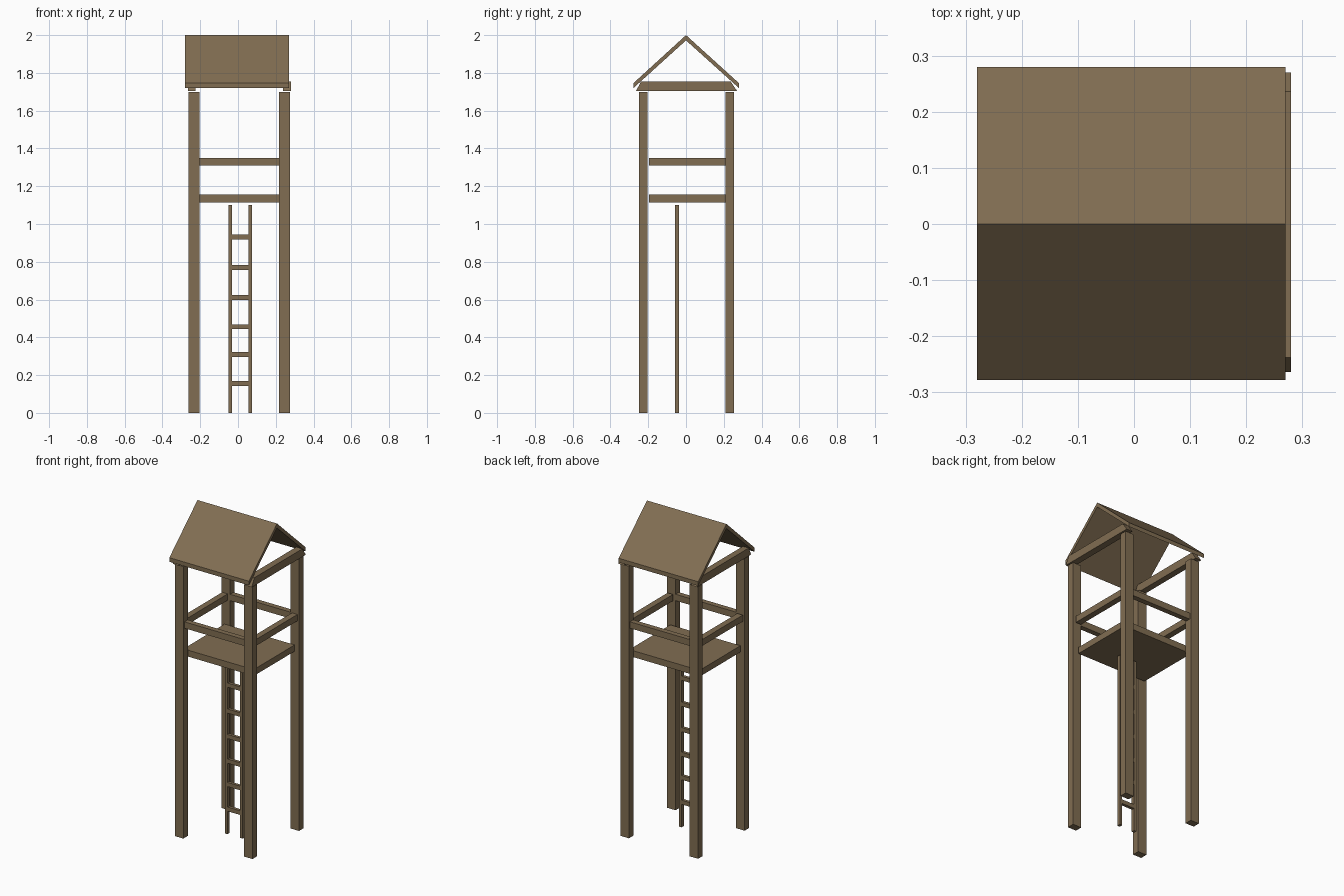
import bpy

if "Cube" in bpy.data.objects:
    bpy.data.objects.remove(bpy.data.objects["Cube"])

wood = bpy.data.materials.new("brown_wood")
wood.diffuse_color = (0.22, 0.155, 0.085, 1)
wood.use_nodes = True
wood.node_tree.nodes["Principled BSDF"].inputs["Base Color"].default_value = wood.diffuse_color


def make(name, verts, faces):
    mesh = bpy.data.meshes.new(name)
    mesh.from_pydata(verts, [], faces)
    mesh.materials.append(wood)
    ob = bpy.data.objects.new(name, mesh)
    bpy.context.collection.objects.link(ob)
    return ob


def prism(name, x0, x1, profile):
    """Extrude a counter-clockwise (y, z) profile along x."""
    n = len(profile)
    verts = [(x, y, z) for x in (x0, x1) for y, z in profile]
    faces = [tuple(reversed(range(n))), tuple(range(n, 2 * n))]
    faces += [(i, (i + 1) % n, n + (i + 1) % n, n + i) for i in range(n)]
    return make(name, verts, faces)


def box(name, x0, x1, y0, y1, z0, z1):
    return prism(name, x0, x1, [(y0, z0), (y1, z0), (y1, z1), (y0, z1)])


# four corner legs
for sx, x0, x1 in (("left", -0.262, -0.203), ("right", 0.216, 0.275)):
    for sy, y0, y1 in (("front", -0.25, -0.205), ("back", 0.21, 0.255)):
        box(f"{sy}_{sx}_leg", x0, x1, y0, y1, 0, 1.70)

# platform floor
box("platform", -0.241, 0.245, -0.195, 0.21, 1.115, 1.155)

# guard rails
box("front_rail", -0.203, 0.216, -0.238, -0.205, 1.31, 1.35)
box("back_rail", -0.203, 0.216, 0.213, 0.246, 1.31, 1.35)
box("left_rail", -0.256, -0.218, -0.195, 0.21, 1.31, 1.35)
box("right_rail", 0.226, 0.264, -0.195, 0.21, 1.31, 1.35)

# roof tie beams with slanted ends
for side, x0, x1 in (("left", -0.266, -0.226), ("right", 0.238, 0.28)):
    prism(f"{side}_tie_beam", x0, x1,
          [(-0.264, 1.705), (0.27, 1.705), (0.236, 1.755), (-0.238, 1.755)])

# two sloping roof panels
prism("front_roof", -0.28, 0.27,
      [(-0.278, 1.72), (0, 1.972), (0, 2.0), (-0.278, 1.746)])
prism("back_roof", -0.28, 0.27,
      [(0, 1.972), (0.28, 1.72), (0.28, 1.746), (0, 2.0)])

# ladder
box("left_ladder_stile", -0.049, -0.032, -0.058, -0.037, 0, 1.10)
box("right_ladder_stile", 0.056, 0.073, -0.058, -0.037, 0, 1.10)
for i, z in enumerate((0.156, 0.31, 0.456, 0.61, 0.769, 0.931)):
    box(f"rung_{i + 1}", -0.032, 0.056, -0.057, -0.038, z - 0.013, z + 0.013)
